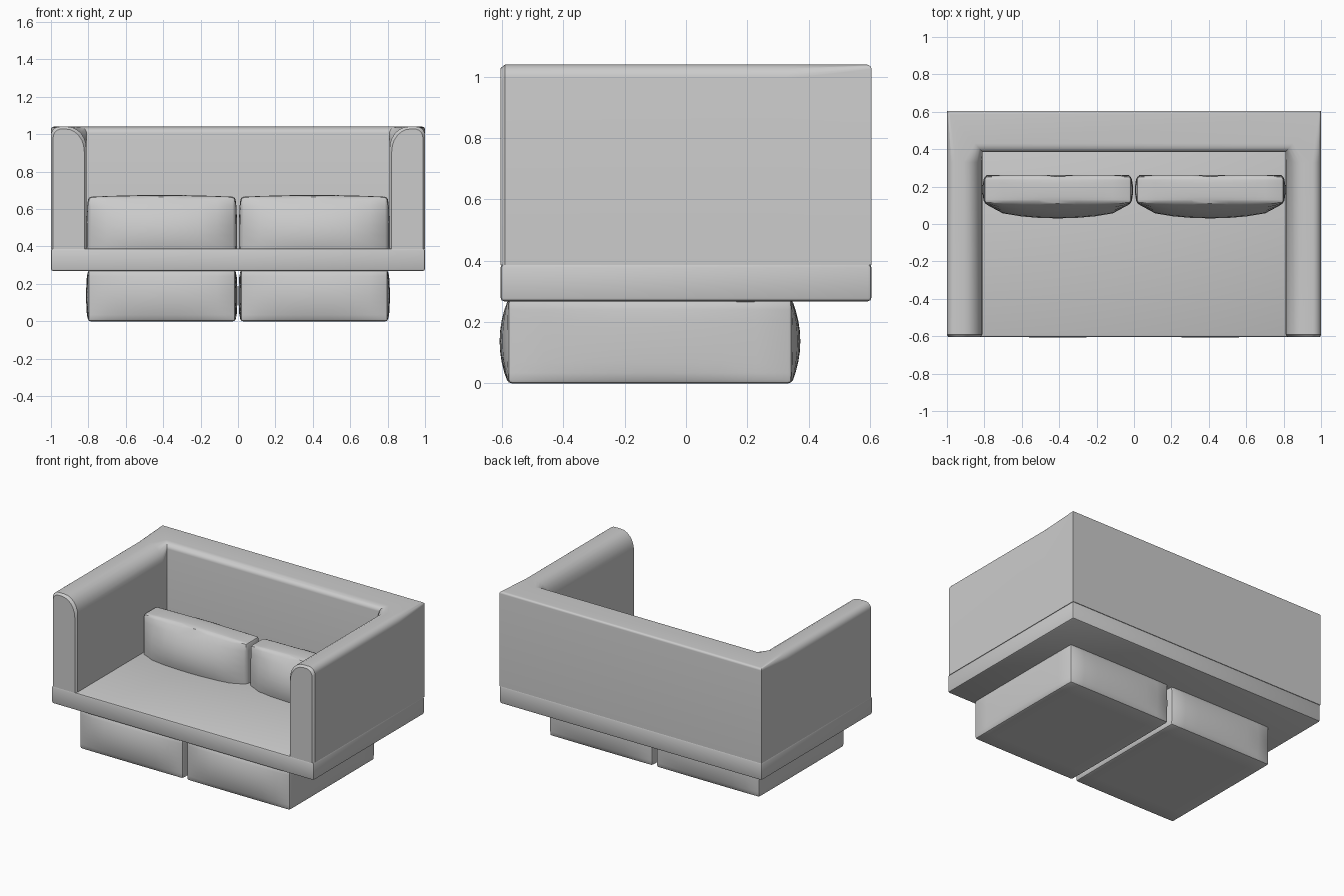
import bpy, bmesh
from math import sin, cos, pi, radians

cube = bpy.data.objects.get("Cube")
if cube:
    bpy.data.objects.remove(cube)

fabric = bpy.data.materials.new("grey_fabric")
fabric.use_nodes = True
GREY = (0.6, 0.6, 0.6, 1)
fabric.diffuse_color = GREY
fabric.node_tree.nodes["Principled BSDF"].inputs["Base Color"].default_value = GREY


def finish(name, bm, bevel=0, segments=2):
    bmesh.ops.recalc_face_normals(bm, faces=bm.faces)
    mesh = bpy.data.meshes.new(name)
    bm.to_mesh(mesh)
    bm.free()
    mesh.materials.append(fabric)
    ob = bpy.data.objects.new(name, mesh)
    bpy.context.collection.objects.link(ob)
    bpy.ops.object.select_all(action='DESELECT')
    ob.select_set(True)
    bpy.context.view_layer.objects.active = ob
    if bevel:
        mod = ob.modifiers.new("soft_edges", 'BEVEL')
        mod.width, mod.segments = bevel, segments
        mod.limit_method, mod.angle_limit = 'ANGLE', radians(40)
        bpy.ops.object.modifier_apply(modifier=mod.name)
    bpy.ops.object.shade_smooth_by_angle(angle=radians(32))
    return ob


def block(name, low, high, bulge=(0, 0, 0), cuts=0, bevel=0.012):
    """Box between two corners; bulge pushes out each pair of sides."""
    bm = bmesh.new()
    bmesh.ops.create_cube(bm, size=2)
    if cuts:
        bmesh.ops.subdivide_edges(bm, edges=bm.edges[:], cuts=cuts, use_grid_fill=True)
    for v in bm.verts:
        p = v.co.copy()
        for a in range(3):
            u, w = p[(a + 1) % 3], p[(a + 2) % 3]
            push = bulge[a] * p[a] * (1 - u * u) * (1 - w * w) ** 0.5 if abs(p[a]) > 0.99 else 0
            v.co[a] = (low[a] + high[a]) / 2 + p[a] * (high[a] - low[a]) / 2 + push
    return finish(name, bm, bevel)


# Base platform
block("base", (-1, -0.605, 0.268), (1, 0.605, 0.39))


# Arms and back: one profile swept round a U with mitred corners
def profile(outer, inner_d, inner_z, inset=0):
    """Points (depth from outer face, height) with rounded top edges."""
    width, bottom, top, n = 0.19 - inset, 0.387, 1.04 - inset, 6
    pts = [(inset, bottom)]
    for i in range(n + 1):
        t = i / n * pi / 2
        pts.append((inset + outer * (1 - cos(t)), top - outer * (1 - sin(t))))
    for i in range(n + 1):
        t = i / n * pi / 2
        pts.append((width - inner_d * (1 - sin(t)), top - inner_z * (1 - cos(t))))
    return pts + [(width, bottom)]


tip = profile(0.045, 0.1, 0.12, 0.012)
arm = profile(0.045, 0.1, 0.12)
corner = profile(0.015, 0.04, 0.035)
half = [[(1 - d, -0.605, z) for d, z in tip],
        [(1 - d, -0.59, z) for d, z in arm],
        [(1 - d, 0.33, z) for d, z in arm],
        [(1 - d, 0.605 - d * 0.22 / 0.19, z) for d, z in corner]]
stations = half + [[(-x, y, z) for x, y, z in ring] for ring in reversed(half)]
bm = bmesh.new()
rings = [[bm.verts.new(p) for p in ring] for ring in stations]
for a, b in zip(rings, rings[1:]):
    for i in range(len(a)):
        j = (i + 1) % len(a)
        bm.faces.new((a[i], a[j], b[j], b[i]))
bm.faces.new(rings[0])
bm.faces.new(rings[-1])
finish("arms_and_back", bm)

# Cushions, a pair under the base and a pair against the back
for side, x0, x1 in (("left", 0.015, 0.8), ("right", -0.8, -0.015)):
    block("lower_cushion_" + side, (x0, -0.58, 0), (x1, 0.345, 0.275),
          bulge=(0.012, 0.028, 0), cuts=7, bevel=0.012)
    block("back_cushion_" + side, (x0, 0.11, 0.255), (x1, 0.255, 0.665),
          bulge=(0.01, 0.08, 0.01), cuts=7, bevel=0.015)
    # The rear of each back cushion stays flat
    ob = bpy.context.object
    for v in ob.data.vertices:
        v.co.y = min(v.co.y, 0.262)
